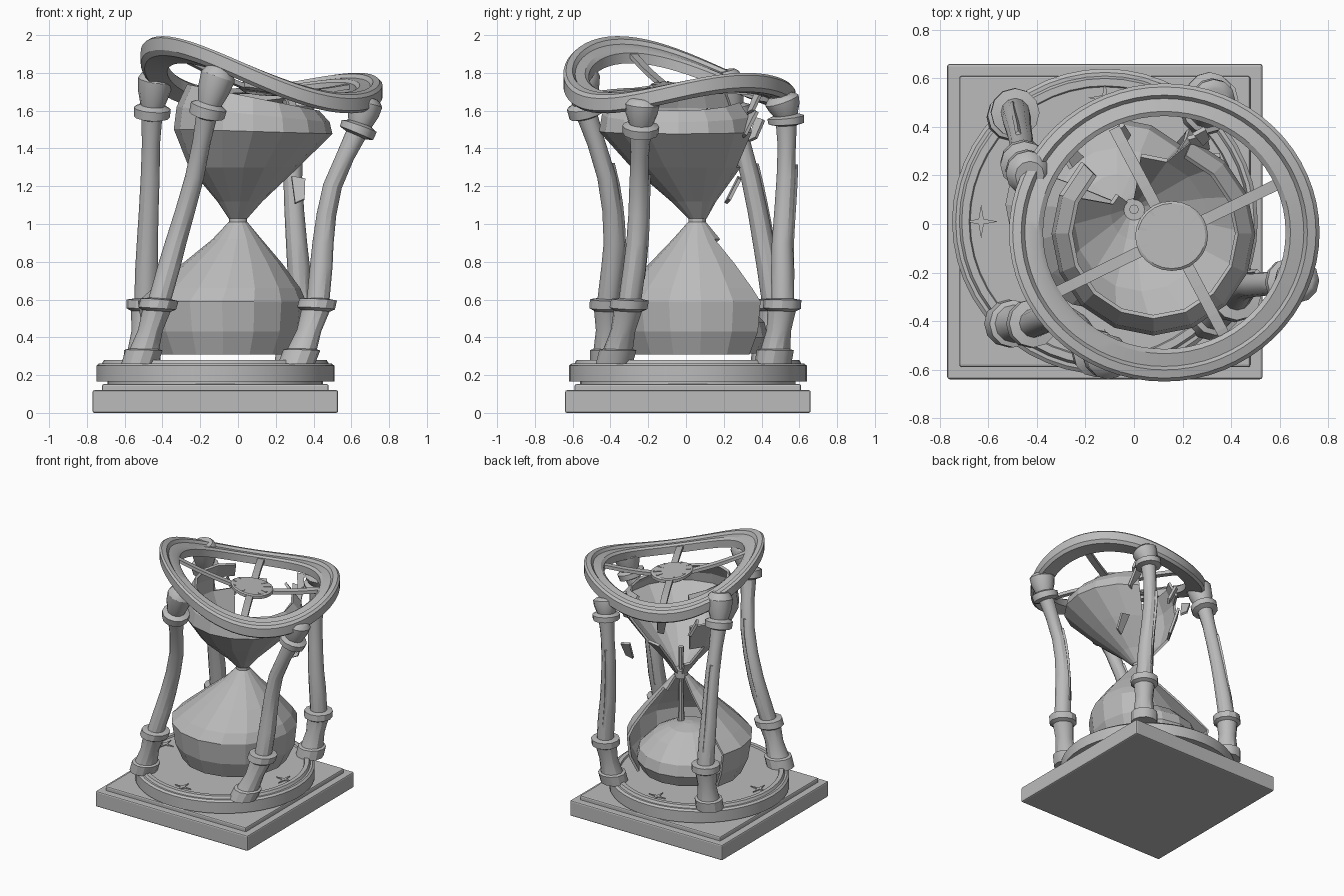
import bpy, bmesh, math, random
from math import sin, cos, pi, radians
from mathutils import Vector, Matrix

random.seed(4)
cube = bpy.data.objects.get("Cube")
if cube:
    bpy.data.objects.remove(cube, do_unlink=True)

stone = bpy.data.materials.new("grey_stone")
GREY = (0.5, 0.5, 0.5, 1)
stone.diffuse_color = GREY
stone.use_nodes = True
stone.node_tree.nodes["Principled BSDF"].inputs["Base Color"].default_value = GREY

UP = Vector((0, 0, 1))
BASE = Vector((-0.12, 0.01, 0))
TOP = Vector((0.125, -0.035, 0))
HUB = TOP + Vector((0.03, -0.015, 0))
RIM = 0.64


def finish(name, bm, smooth=False):
    bmesh.ops.recalc_face_normals(bm, faces=bm.faces)
    mesh = bpy.data.meshes.new(name)
    bm.to_mesh(mesh)
    bm.free()
    mesh.materials.append(stone)
    ob = bpy.data.objects.new(name, mesh)
    bpy.context.scene.collection.objects.link(ob)
    if smooth:
        bpy.ops.object.select_all(action='DESELECT')
        ob.select_set(True)
        bpy.context.view_layer.objects.active = ob
        bpy.ops.object.shade_smooth_by_angle(angle=radians(30))
    return ob


def loft(bm, rings, closed=False, caps=True, skip=lambda row, seg: False):
    """Join rings of points with quads; skip leaves holes."""
    rows = [[bm.verts.new(p) for p in ring] for ring in rings]
    n = len(rows[0])
    pairs = list(zip(rows, rows[1:])) + ([(rows[-1], rows[0])] if closed else [])
    for i, (a, b) in enumerate(pairs):
        for j in range(n):
            if not skip(i, j):
                bm.faces.new((a[j], a[(j + 1) % n], b[(j + 1) % n], b[j]))
    if caps and not closed:
        bm.faces.new(rows[0])
        bm.faces.new(rows[-1])


def circle(centre, r, n, normal=UP):
    rot = UP.rotation_difference(normal)
    return [centre + rot @ Vector((r * cos(2 * pi * k / n), r * sin(2 * pi * k / n), 0)) for k in range(n)]


def lathe(name, profile, centre, n, closed=False, smooth=True, shape=None):
    bm = bmesh.new()
    loft(bm, [circle(centre + UP * z, r, n) for r, z in profile], closed)
    if shape:
        shape(bm)
    return finish(name, bm, smooth)


def slab(name, half, low, high):
    """Square slab with softly rounded edges."""
    bm = bmesh.new()
    loft(bm, [[BASE + Vector((half * a, half * b, z)) for a, b in ((-1, -1), (1, -1), (1, 1), (-1, 1))]
              for z in (low, high)])
    soft = finish(name, bm).modifiers.new("soft_edges", 'BEVEL')
    soft.width = 0.01
    soft.segments = 2


def warp(bm):
    """Bend flat parts into the saddle of the top ring, sagging at the hub."""
    for v in bm.verts:
        d = v.co - TOP
        q, a = math.hypot(d.x, d.y) / RIM, math.atan2(d.y, d.x)
        v.co.z += 1.752 + 0.1 * q * cos(a - radians(208)) + 0.1 * q * q * cos(2 * (a - radians(214)))
        v.co.z -= 0.07 * max(0, 0.78 - q)
        v.co.y = TOP.y + d.y * 0.96


# Plinth and round base
slab("plinth", 0.65, 0, 0.12)
slab("plinth_step", 0.6, 0.11, 0.152)
lathe("round_base", [(0.57, 0.14), (0.57, 0.165), (0.63, 0.165), (0.63, 0.25), (0.615, 0.262),
                     (0.6, 0.262), (0.59, 0.28), (0.56, 0.28), (0.555, 0.268)], BASE, 48)

# Four-pointed stars on the floor
for k in range(4):
    bm = bmesh.new()
    mid = BASE + Vector((cos(k * pi / 2), sin(k * pi / 2), 0)) * 0.51
    rings = [[mid + UP * z + Vector((cos(i * pi / 4), sin(i * pi / 4), 0)) * (0.015 if i % 2 else 0.07)
              for i in range(8)] for z in (0.266, 0.275)]
    loft(bm, rings)
    finish("floor_star", bm)

# Warped top ring, hub and spokes
lathe("top_ring", [(0.5, -0.04), (0.62, -0.05), (0.64, -0.03), (0.64, 0.035), (0.625, 0.05),
                   (0.59, 0.05), (0.575, 0.03), (0.52, 0.03), (0.5, 0.015)], TOP, 64, True, True, warp)
lathe("hub", [(0.13, -0.02), (0.15, -0.01), (0.15, 0.012), (0.14, 0.02)], HUB, 24, False, True, warp)
for k in range(4):
    bm = bmesh.new()
    a = radians(27 + 90 * k)
    out, side = Vector((cos(a), sin(a), 0)), Vector((-sin(a), cos(a), 0)) * 0.024
    rings = []
    for i in range(7):
        p = HUB + out * (0.1 + 0.07 * i)
        rings.append([p - side - UP * 0.015, p + side - UP * 0.015, p + side + UP * 0.01, p - side + UP * 0.01])
    loft(bm, rings)
    warp(bm)
    finish("spoke", bm)
# Cracks on the hub, as thin slivers
bm = bmesh.new()
for k in range(9):
    a = 2 * pi * k / 9 + random.uniform(-0.2, 0.2)
    out, side = Vector((cos(a), sin(a), 0)), Vector((-sin(a), cos(a), 0)) * 0.007
    tri = [HUB + out * 0.135 + side, HUB + out * 0.135 - side, HUB + out * random.uniform(0.07, 0.1)]
    loft(bm, [[v + UP * z for v in tri] for z in (0.018, 0.025)])
warp(bm)
finish("hub_cracks", bm)


# Bent pillars: a turned profile swept along a leaning path
def along(path, s):
    i = min(int(s), len(path) - 2)
    t = s - i
    p = [Vector(path[max(0, min(len(path) - 1, i + k))]) for k in (-1, 0, 1, 2)]
    return p[1] + 0.5 * t * (p[2] - p[0] + t * (2 * p[0] - 5 * p[1] + 4 * p[2] - p[3]
                                                + t * (3 * (p[1] - p[2]) + p[3] - p[0])))


TURNED = [(0, 0.098), (0.3, 0.098), (0.32, 0.078), (0.6, 0.065), (0.88, 0.075), (0.92, 0.1), (1.06, 0.1),
          (1.08, 0.06), (1.6, 0.06), (2, 0.056), (2.5, 0.052), (3, 0.05), (3.5, 0.048), (3.88, 0.055),
          (3.92, 0.095), (4.08, 0.098), (4.14, 0.065), (4.4, 0.085), (4.7, 0.093), (4.9, 0.075), (5, 0.06)]
PILLARS = {
    "front_right_pillar": [(0.31, -0.38, 0.26), (0.42, -0.3, 0.58), (0.45, -0.26, 0.9), (0.5, -0.25, 1.2),
                           (0.635, -0.24, 1.5), (0.68, -0.23, 1.67)],
    "front_left_pillar": [(-0.52, -0.41, 0.26), (-0.42, -0.41, 0.58), (-0.33, -0.38, 0.9), (-0.23, -0.42, 1.25),
                          (-0.16, -0.53, 1.6), (-0.09, -0.55, 1.83)],
    "back_left_pillar": [(-0.51, 0.44, 0.26), (-0.49, 0.46, 0.58), (-0.48, 0.41, 0.9), (-0.465, 0.34, 1.25),
                         (-0.455, 0.25, 1.59), (-0.43, 0.2, 1.81)],
    "back_right_pillar": [(0.29, 0.46, 0.26), (0.33, 0.51, 0.58), (0.31, 0.51, 0.9), (0.29, 0.53, 1.25),
                          (0.31, 0.53, 1.55), (0.33, 0.5, 1.68)],
}
for name, path in PILLARS.items():
    bm = bmesh.new()
    rings = []
    for s, r in TURNED:
        tangent = (along(path, min(5, s + 0.05)) - along(path, max(0, s - 0.05))).normalized()
        rings.append(circle(along(path, s), r, 12, UP.lerp(tangent, min(1, s / 4)).normalized()))
    loft(bm, rings)
    finish(name, bm, True)
    # Split sliver on the back of the shaft
    bm = bmesh.new()
    loft(bm, [circle(along(path, 1.4 + 0.3 * i) + Vector((-0.015, 0.05, 0)), 0.012, 4) for i in range(7)])
    finish(name + "_split", bm)

# Broken glass bulbs: z, radius, centre x, centre y, tilt in x
SIDES = 16
LOWER = [(0.31, 0.37, -0.08, 0.075, 0), (0.43, 0.425, -0.08, 0.08, 0), (0.59, 0.445, -0.085, 0.08, 0),
         (0.66, 0.39, -0.06, 0.075, 0), (0.79, 0.265, -0.03, 0.07, 0), (0.92, 0.13, -0.005, 0.06, 0),
         (1.01, 0.05, 0, 0.06, 0)]
UPPER = [(1.03, 0.05, 0, 0.06, 0), (1.12, 0.12, 0.01, 0.04, 0), (1.3, 0.29, 0.03, 0, 0),
         (1.49, 0.42, 0.08, -0.04, -0.03), (1.58, 0.405, 0.08, -0.04, -0.1), (1.67, 0.35, 0.08, -0.04, -0.2)]


def bulb(name, rows, holes):
    bm = bmesh.new()
    rings = []
    for z, r, cx, cy, tilt in rows:
        ring = circle(Vector((cx, cy, z)), r, SIDES)
        rings.append([p + UP * tilt * (p.x - cx) for p in ring])
    loft(bm, rings, caps=False, skip=lambda row, seg: holes[row][0] <= seg < holes[row][1])
    wall = finish(name, bm).modifiers.new("wall", 'SOLIDIFY')
    wall.thickness = 0.018
    wall.offset = -1


bulb("lower_glass", LOWER, [(2, 7), (2, 7), (2, 7), (2, 7), (2, 7), (3, 7)])
bulb("upper_glass", UPPER, [(4, 6), (4, 7), (3, 6), (3, 7), (3, 6)])
lathe("glass_neck", [(0.047, 0.99), (0.047, 1.05)], Vector((0, 0.06, 0)), 12)

# Sand heap and falling stream
lathe("sand_heap", [(0.33, 0.315), (0.37, 0.4), (0.35, 0.48), (0.25, 0.58), (0.14, 0.64), (0.03, 0.66)],
      Vector((-0.07, 0.065, 0)), 16, smooth=False)
lathe("sand_stream", [(0.025, 0.62), (0.015, 1.0), (0.02, 1.22)], Vector((0, 0.06, 0)), 8)

# Loose shards of glass
SHARDS = [((0.27, 0.33, 1.53), 0.09, 0.4), ((0.32, 0.25, 1.18), 0.08, 0.15), ((-0.05, 0.37, 1.5), 0.07, 0.8),
          ((-0.25, 0.27, 1.5), 0.07, 2.2), ((0.28, 0.36, 1.64), 0.06, 0.6)]
for place, size, turn in SHARDS:
    bm = bmesh.new()
    flat = [Vector((-0.3, -1, 0)), Vector((0.35, -0.7, 0)), Vector((0.5, 0.8, 0)), Vector((-0.4, 1, 0))]
    pose = Matrix.Translation(place) @ Matrix.Rotation(turn, 4, 'Z') @ Matrix.Rotation(1.1, 4, 'X')
    loft(bm, [[pose @ (p * size + UP * h) for p in flat] for h in (-0.009, 0.009)])
    finish("glass_shard", bm)
